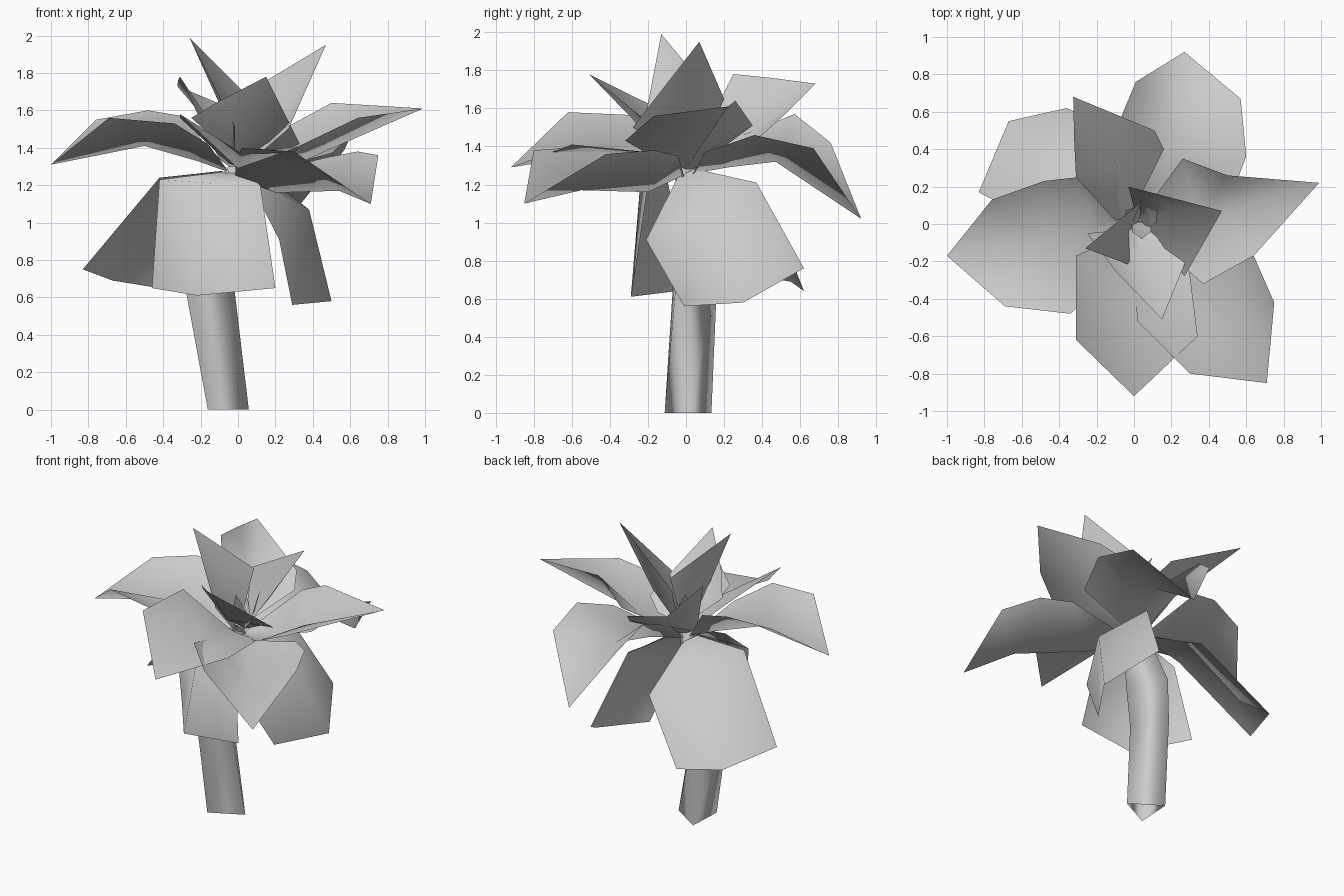
import bpy, math
from mathutils import Vector

mat = bpy.data.materials.new("light grey")
mat.diffuse_color = (0.6, 0.6, 0.6, 1)


def make(name, verts, faces):
    mesh = bpy.data.meshes.new(name)
    mesh.from_pydata([tuple(v) for v in verts], [], faces)
    mesh.update()
    mesh.materials.append(mat)
    for p in mesh.polygons:
        p.use_smooth = True
    ob = bpy.data.objects.new(name, mesh)
    bpy.context.collection.objects.link(ob)
    return ob


def petal(name, base, *rows):
    """Thin petal: narrow base, left/middle/right rows, then a last row or a single tip."""
    base, rows = Vector(base), [[Vector(p) for p in row] for row in rows]
    side = (rows[0][2] - rows[0][0]).normalized() * 0.05
    verts = [base - side, base, base + side] + [p for row in rows for p in row]
    faces = []
    for i, row in enumerate(rows):
        a, b = 3 * i, 3 * i + 3
        if len(row) == 1:
            faces += [(a, a + 1, b), (a + 1, a + 2, b)]
        elif i == len(rows) - 1:
            faces += [(a, a + 1, b), (a + 1, b + 1, b),
                      (a + 1, a + 2, b + 2), (a + 1, b + 2, b + 1)]
        else:
            faces += [(a, a + 1, b + 1, b), (a + 1, a + 2, b + 2, b + 1)]
    return make(name, verts, faces)


# Stem: bent, twisting three-sided open tube (x, y, z, radius, twist)
rings = [(-0.084, 0.007, 0, 0.142, -3), (-0.15, 0.01, 0.62, 0.15, -27),
         (-0.11, 0.03, 0.9, 0.16, -25), (0, 0, 1.3, 0.075, -15)]
sv = []
for x, y, z, r, twist in rings:
    for k in range(3):
        a = math.radians(twist + 120 * k)
        sv.append((x + r * math.cos(a), y + r * math.sin(a), z))
sf = [(i * 3 + k, i * 3 + (k + 1) % 3, i * 3 + 3 + (k + 1) % 3, i * 3 + 3 + k)
      for i in range(len(rings) - 1) for k in range(3)]
make("stem", sv, sf)

# Hanging lower petals
petal("hanging_petal_right", (0.05, 0, 1.26),
      [(0.22, -0.21, 0.91), (0.38, 0.1, 1.07), (0.2, 0.37, 1.21)],
      [(0.29, -0.01, 0.56), (0.5, 0.3, 0.58), (0.31, 0.62, 0.76)])
petal("hanging_petal_back", (-0.06, 0.04, 1.26),
      [(-0.42, -0.05, 1.24), (-0.33, 0.28, 1.2), (-0.04, 0.47, 1.02)],
      [(-0.83, 0.17, 0.75), (-0.67, 0.55, 0.69), (-0.36, 0.62, 0.64)])
petal("hanging_petal_front", (-0.02, -0.03, 1.27),
      [(-0.42, -0.1, 1.23), (-0.14, -0.24, 1.21), (0.12, -0.2, 1.2)],
      [(-0.46, 0.03, 0.65), (-0.22, -0.29, 0.61), (0.2, -0.28, 0.65)])

# Spreading middle petals
petal("spreading_petal_right", (0.05, 0, 1.28),
      [(0.26, 0.35, 1.51), (0.35, 0.03, 1.33), (0.37, -0.32, 1.43)],
      [(0.5, 0.26, 1.64), (0.99, 0.22, 1.61), (0.64, -0.17, 1.56)])
petal("spreading_petal_left", (-0.05, 0, 1.27),
      [(-0.3, 0.25, 1.57), (-0.22, -0.03, 1.33), (-0.16, -0.3, 1.42)],
      [(-0.48, 0.23, 1.6), (-0.5, -0.1, 1.41), (-0.34, -0.48, 1.53)],
      [(-0.76, 0.13, 1.55), (-1.0, -0.17, 1.31), (-0.69, -0.44, 1.56)])
petal("spreading_petal_back", (0.02, 0.05, 1.26),
      [(-0.09, 0.3, 1.46), (0.13, 0.22, 1.29), (0.5, 0.1, 1.37)],
      [(-0.07, 0.57, 1.57), (0.22, 0.47, 1.32), (0.6, 0.36, 1.46)],
      [(0.01, 0.76, 1.42), (0.27, 0.92, 1.02), (0.57, 0.67, 1.39)])
petal("spreading_petal_front_right", (0.03, -0.03, 1.24),
      [(-0.01, -0.25, 1.34), (0.2, -0.2, 1.16), (0.48, -0.04, 1.35)],
      [(0.02, -0.52, 1.4), (0.54, -0.55, 1.17), (0.64, -0.17, 1.38)],
      [(0.3, -0.8, 1.38), (0.71, -0.85, 1.1), (0.75, -0.42, 1.36)])
petal("spreading_petal_front", (0, -0.05, 1.3),
      [(-0.31, -0.17, 1.56), (0.02, -0.42, 1.37), (0.29, -0.2, 1.37)],
      [(-0.31, -0.62, 1.58), (0.0, -0.92, 1.29), (0.34, -0.6, 1.41)])

# Upright inner petals
petal("upright_petal_back", (-0.06, 0.03, 1.31),
      [(-0.31, 0.25, 1.78), (-0.09, 0.3, 1.45), (0.16, 0.4, 1.46)],
      [(-0.32, 0.45, 1.76), (-0.325, 0.68, 1.73), (0.11, 0.5, 1.55)])
petal("upright_petal_front", (0.02, -0.02, 1.34),
      [(-0.25, -0.05, 1.56), (0.04, -0.18, 1.44), (0.2, 0.03, 1.37)],
      [(-0.1, -0.25, 1.65), (0.15, -0.51, 1.78), (0.33, -0.07, 1.42)])
petal("upright_petal_right", (0.03, 0.03, 1.33),
      [(-0.03, 0.2, 1.65), (0.2, 0.08, 1.55), (0.27, -0.28, 1.5)],
      [(0.47, 0.07, 1.95)])
petal("upright_petal_left", (-0.01, 0, 1.34),
      [(-0.02, -0.22, 1.52), (-0.07, -0.03, 1.57), (0.04, 0.12, 1.69)],
      [(-0.26, -0.13, 1.99)])

# Small bud petals in the centre
for k in range(3):
    a = math.radians(30 + 120 * k)

    def around(r, t, z):
        return (0.04 + r * math.cos(a + t), 0.02 + r * math.sin(a + t), z)

    petal(f"bud_petal_{k + 1}", around(0.01, 0, 1.32),
          [around(0.08, 0.7, 1.46), around(0.06, 0, 1.42), around(0.08, -0.7, 1.46)],
          [around(0.1, 0, 1.58)])
